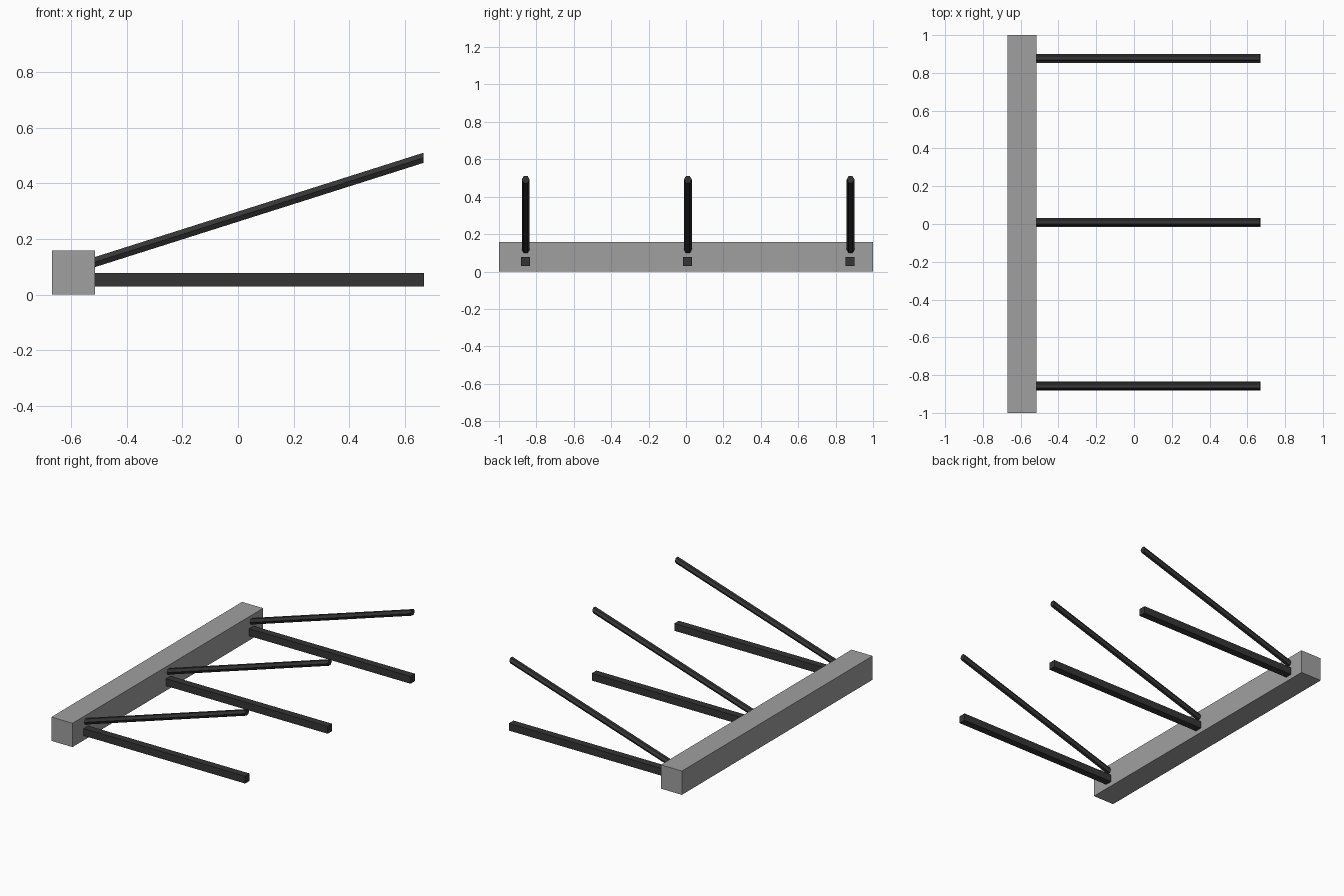
import bpy
import bmesh
import math
from mathutils import Matrix

cube = bpy.data.objects.get("Cube")
if cube:
    bpy.data.objects.remove(cube, do_unlink=True)


def make_material(name, value):
    mat = bpy.data.materials.new(name)
    mat.use_nodes = True
    colour = (value, value, value, 1)
    mat.diffuse_color = colour
    mat.node_tree.nodes["Principled BSDF"].inputs["Base Color"].default_value = colour
    return mat


def add_object(name, bm, mat):
    mesh = bpy.data.meshes.new(name)
    bmesh.ops.recalc_face_normals(bm, faces=bm.faces)
    bm.to_mesh(mesh)
    bm.free()
    mesh.materials.append(mat)
    obj = bpy.data.objects.new(name, mesh)
    bpy.context.collection.objects.link(obj)


def add_box(name, low, high, mat):
    bm = bmesh.new()
    bmesh.ops.create_cube(bm, size=1)
    for v in bm.verts:
        v.co = [(a + b) / 2 + c * (b - a) for a, b, c in zip(low, high, v.co)]
    add_object(name, bm, mat)


def add_rod(name, y, start, end, radius, mat):
    """Six-sided sloping rod whose ends are cut upright."""
    (x0, z0), (x1, z1) = start, end
    bm = bmesh.new()
    bmesh.ops.create_cone(bm, cap_ends=True, segments=6, radius1=radius,
                          radius2=radius, depth=x1 - x0)
    # Lay the rod along x with flat sides on top and below
    corner = max(bm.verts, key=lambda v: v.co.y).co
    spin = -math.atan2(corner.y, corner.x) + math.pi / 2
    bmesh.ops.rotate(bm, verts=bm.verts, matrix=Matrix.Rotation(spin, 3, "Z"))
    bmesh.ops.rotate(bm, verts=bm.verts, matrix=Matrix.Rotation(math.pi / 2, 3, "Y"))
    slope = (z1 - z0) / (x1 - x0)
    for v in bm.verts:
        v.co.z += (z0 + z1) / 2 + slope * v.co.x
        v.co.x += (x0 + x1) / 2
        v.co.y += y
    add_object(name, bm, mat)


beam_grey = make_material("beam grey", 0.35)
dark_grey = make_material("dark grey", 0.035)

# Long beam at the side
add_box("beam", (-0.67, -1, 0), (-0.515, 1, 0.158), beam_grey)

# Level arms, each with a sloping rod above
half = 0.024
for place, arm_y, rod_y in (("front", -0.858, -0.857),
                            ("middle", 0.007, 0.01),
                            ("back", 0.876, 0.88)):
    add_box(place + "_arm", (-0.515, arm_y - half, 0.03),
            (0.67, arm_y + half, 0.078), dark_grey)
    add_rod(place + "_rod", rod_y, (-0.515, 0.117), (0.667, 0.492), 0.021, dark_grey)
